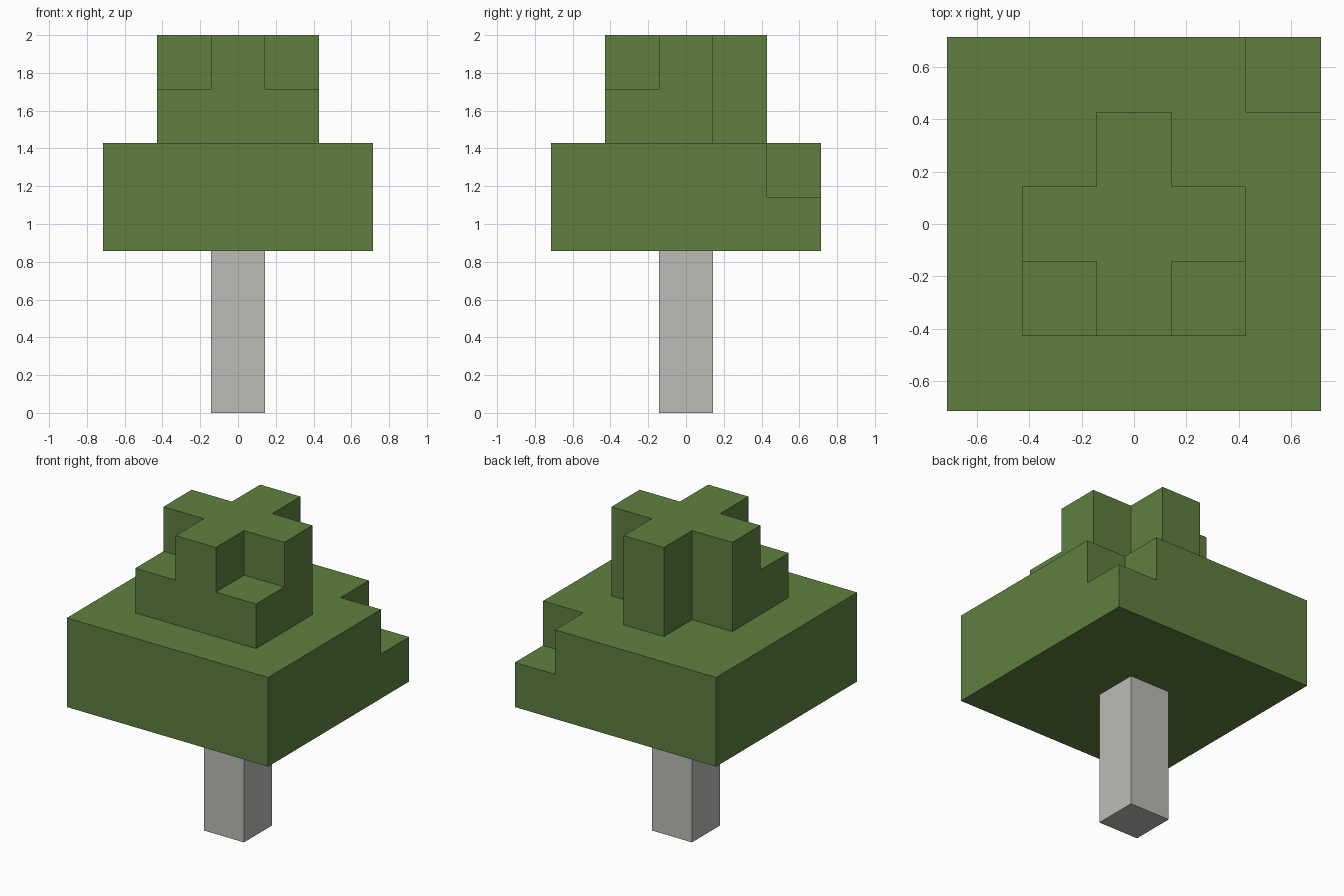
import bpy
import bmesh
from mathutils import Vector

cube = bpy.data.objects.get("Cube")
if cube:
    bpy.data.objects.remove(cube, do_unlink=True)

U = 2 / 7  # edge length of one block


def make_material(name, color):
    mat = bpy.data.materials.new(name)
    mat.use_nodes = True
    mat.diffuse_color = color
    mat.node_tree.nodes["Principled BSDF"].inputs["Base Color"].default_value = color
    return mat


def make_blocks(name, cells, mat):
    """Skin a set of block cells, keeping only the outside faces."""
    bm = bmesh.new()
    for cell in cells:
        for axis in range(3):
            for side in (-1, 1):
                normal = Vector((0, 0, 0))
                normal[axis] = side
                neighbour = tuple(int(c + n) for c, n in zip(cell, normal))
                if neighbour in cells:
                    continue
                a, b = Vector((0, 0, 0)), Vector((0, 0, 0))
                a[(axis + 1) % 3] = 0.5
                b[(axis + 2) % 3] = 0.5 * side
                mid = Vector(cell) + Vector((0, 0, 0.5)) + normal / 2
                corners = (mid - a - b, mid + a - b, mid + a + b, mid - a + b)
                bm.faces.new([bm.verts.new(p * U) for p in corners])
    bmesh.ops.remove_doubles(bm, verts=bm.verts, dist=U / 100)
    mesh = bpy.data.meshes.new(name)
    bm.to_mesh(mesh)
    bm.free()
    mesh.materials.append(mat)
    obj = bpy.data.objects.new(name, mesh)
    bpy.context.collection.objects.link(obj)
    return obj


def layer(radius, z, keep=lambda x, y: True):
    span = range(-radius, radius + 1)
    return {(x, y, z) for x in span for y in span if keep(x, y)}


bark = make_material("pale grey bark", (0.51, 0.497, 0.474, 1))
leaf = make_material("leaf green", (0.114, 0.216, 0.051, 1))

# Trunk
trunk = layer(0, 0) | layer(0, 1) | layer(0, 2)
make_blocks("trunk", trunk, bark)

# Foliage: wide canopy with one missing corner, then a stepped crown
foliage = layer(2, 3)
foliage |= layer(2, 4, lambda x, y: (x, y) != (2, 2))
foliage |= layer(1, 5, lambda x, y: x == 0 or y < 1)
foliage |= layer(1, 6, lambda x, y: x == 0 or y == 0)
make_blocks("foliage", foliage, leaf)
